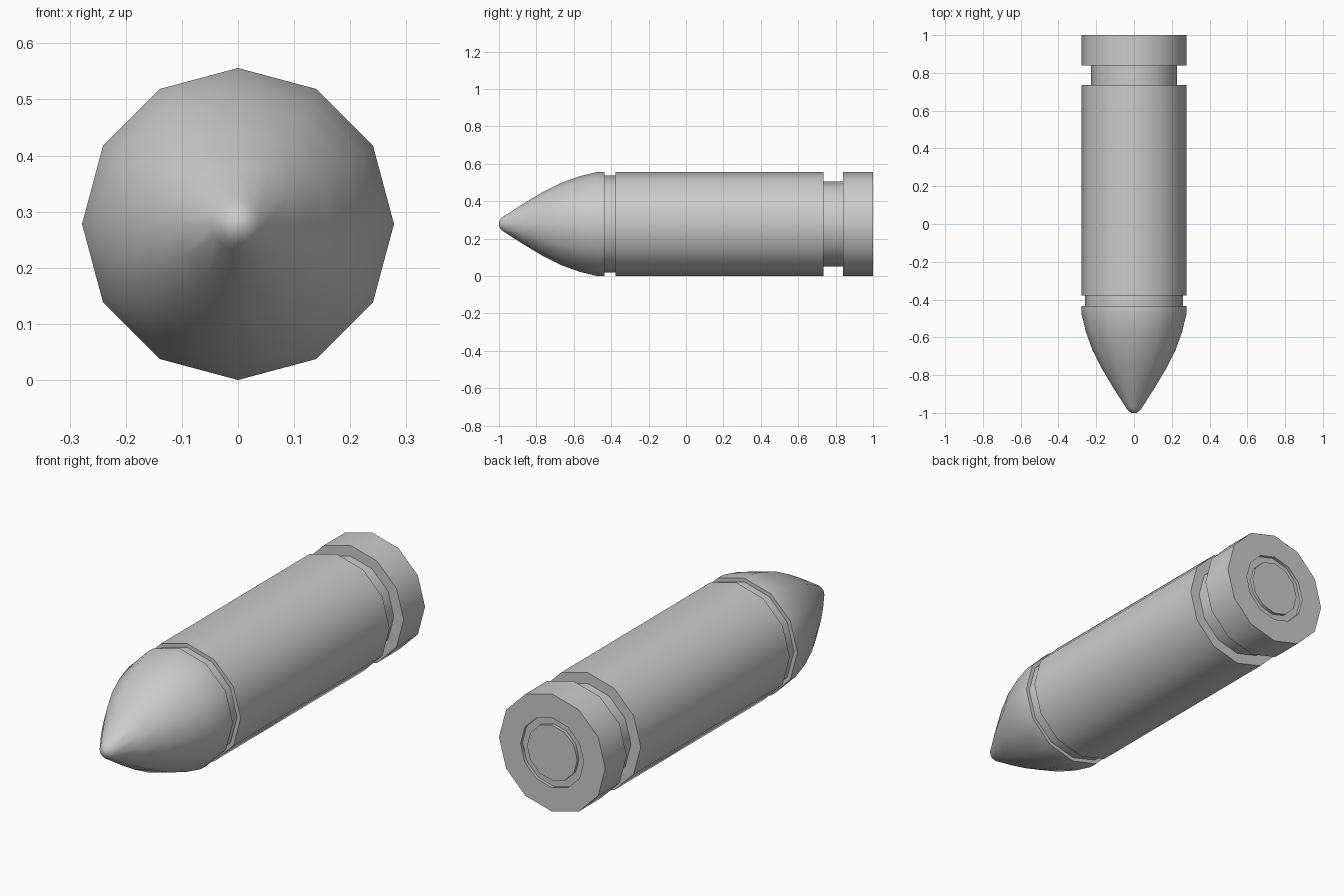
import bpy, bmesh, math

if "Cube" in bpy.data.objects:
    bpy.data.objects.remove(bpy.data.objects["Cube"])

SIDES = 12
R = 0.278      # outer radius, also the height of the axis above the floor


def lathe(name, profile, cap_start=False, cap_end=False):
    """Spin a list of (y, radius) points around the lengthwise axis."""
    bm = bmesh.new()
    rings = []
    for y, r in profile:
        ring = []
        for i in range(SIDES):
            a = 2 * math.pi * i / SIDES
            ring.append(bm.verts.new((r * math.cos(a), y, R + r * math.sin(a))))
        rings.append(ring)
    for a, b in zip(rings, rings[1:]):
        for i in range(SIDES):
            j = (i + 1) % SIDES
            bm.faces.new((a[i], b[i], b[j], a[j]))
    if cap_start:
        bm.faces.new(rings[0])
    if cap_end:
        bm.faces.new(rings[-1][::-1])
    mesh = bpy.data.meshes.new(name)
    bm.to_mesh(mesh)
    bm.free()
    obj = bpy.data.objects.new(name, mesh)
    bpy.context.collection.objects.link(obj)
    bpy.ops.object.select_all(action='DESELECT')
    obj.select_set(True)
    bpy.context.view_layer.objects.active = obj
    bpy.ops.object.shade_smooth_by_angle(angle=math.radians(42))
    return obj


NECK = 0.26      # front groove
GROOVE = 0.227   # rear groove
FLOOR = 0.985    # bottom of the ring channel in the base

# Pointed nose with a tiny blunt tip
lathe("nose", [(-1.0, 0.014), (-0.985, 0.034), (-0.965, 0.047), (-0.87, 0.108),
               (-0.77, 0.168), (-0.67, 0.219), (-0.57, 0.255), (-0.475, R),
               (-0.435, R), (-0.435, NECK)], cap_start=True)

# Casing: neck, body, extraction groove, rim and channel around the primer
lathe("casing", [(-0.435, NECK), (-0.378, NECK), (-0.378, R), (0.735, R),
                 (0.735, GROOVE), (0.84, GROOVE), (0.84, R), (1.0, R),
                 (1.0, 0.165), (FLOOR, 0.165), (FLOOR, 0.131)])

# Primer disc in the middle of the base
lathe("primer", [(FLOOR, 0.131), (1.0, 0.131)], cap_end=True)
